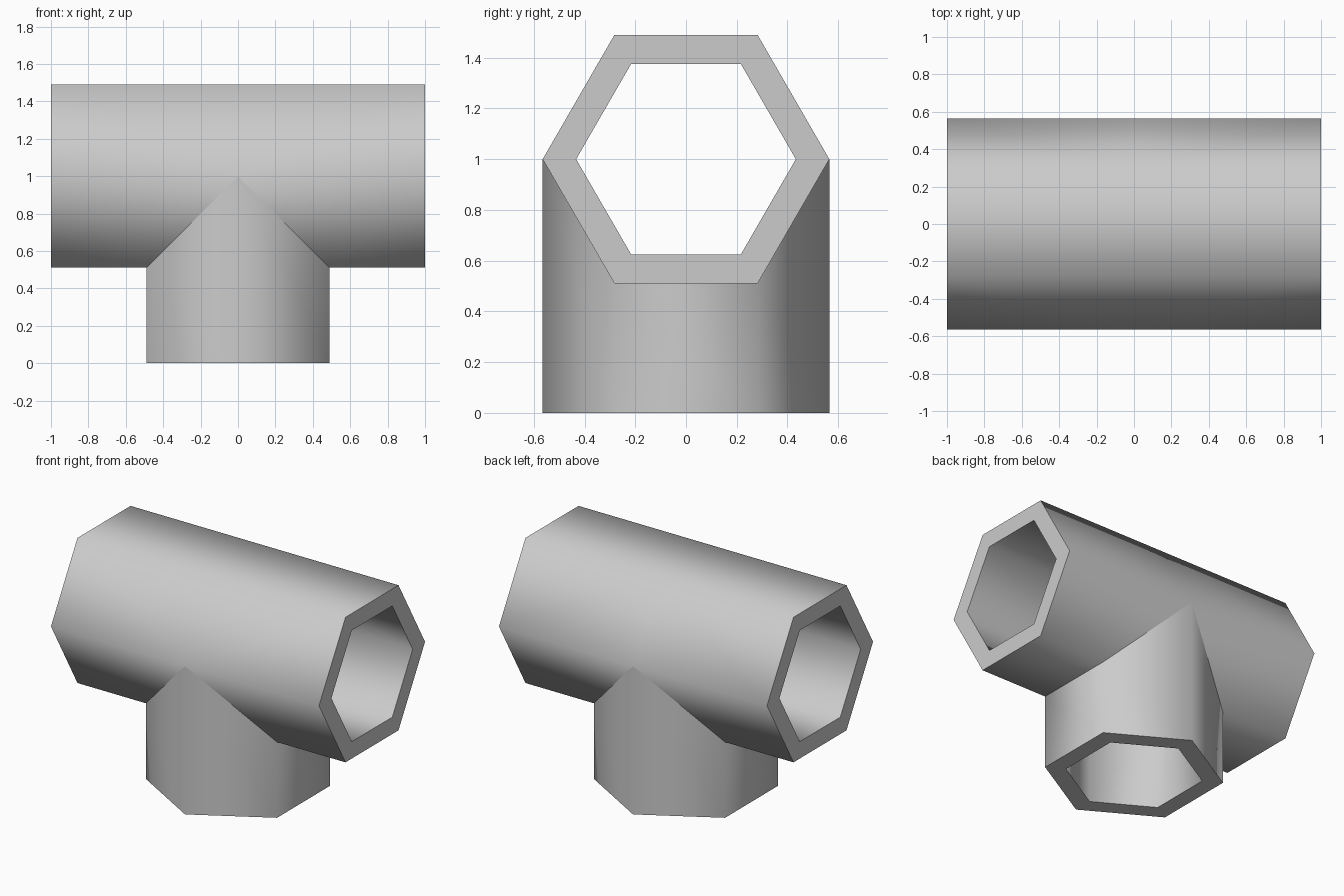
import bpy, bmesh
from math import sin, cos, radians

if "Cube" in bpy.data.objects:
    bpy.data.objects.remove(bpy.data.objects["Cube"], do_unlink=True)

OUTER, INNER, AXIS_Z, SIDES = 0.565, 0.433, 1.0, 6

# Single grey material
grey = bpy.data.materials.new("pipe grey")
grey.use_nodes = True
colour = (0.6, 0.6, 0.6, 1)
grey.diffuse_color = colour
grey.node_tree.nodes["Principled BSDF"].inputs["Base Color"].default_value = colour

bm = bmesh.new()


def section(radius):
    """Hexagon with corners pointing along y."""
    angles = [radians(360 * i / SIDES) for i in range(SIDES)]
    return [(radius * sin(a), radius * cos(a)) for a in angles]


def run_arm(side, u, y):
    """Open end and mitred joint point of a horizontal arm."""
    return (side, y, AXIS_Z + u), (side * max(0, -u), y, AXIS_Z + u)


def branch_arm(_, u, y):
    """Open end and mitred joint point of the downward branch."""
    return (u, y, 0), (u, y, AXIS_Z - abs(u))


def bridge(loop_a, loop_b):
    for i in range(SIDES):
        j = (i + 1) % SIDES
        bm.faces.new((loop_a[i], loop_a[j], loop_b[j], loop_b[i]))


# Three hollow arms, each with an outer wall, a bore and an end rim
for place, side in ((run_arm, -1), (run_arm, 1), (branch_arm, 0)):
    ends = []
    for radius in (OUTER, INNER):
        pairs = [place(side, u, y) for u, y in section(radius)]
        end = [bm.verts.new(p) for p, _ in pairs]
        joint = [bm.verts.new(q) for _, q in pairs]
        bridge(end, joint)
        ends.append(end)
    bridge(*ends)

# Weld the arms along the mitres
bmesh.ops.remove_doubles(bm, verts=bm.verts[:], dist=0.0005)
bmesh.ops.recalc_face_normals(bm, faces=bm.faces[:])

# Smooth walls, with sharp rims and mitre seams
for face in bm.faces:
    face.smooth = True
for edge in bm.edges:
    seam = all(abs(v.co.z + abs(v.co.x) - AXIS_Z) < 0.001 for v in edge.verts)
    edge.smooth = not seam and edge.calc_face_angle(0) < radians(70)

mesh = bpy.data.meshes.new("pipe_tee")
bm.to_mesh(mesh)
bm.free()
mesh.materials.append(grey)
tee = bpy.data.objects.new("pipe_tee", mesh)
bpy.context.collection.objects.link(tee)
